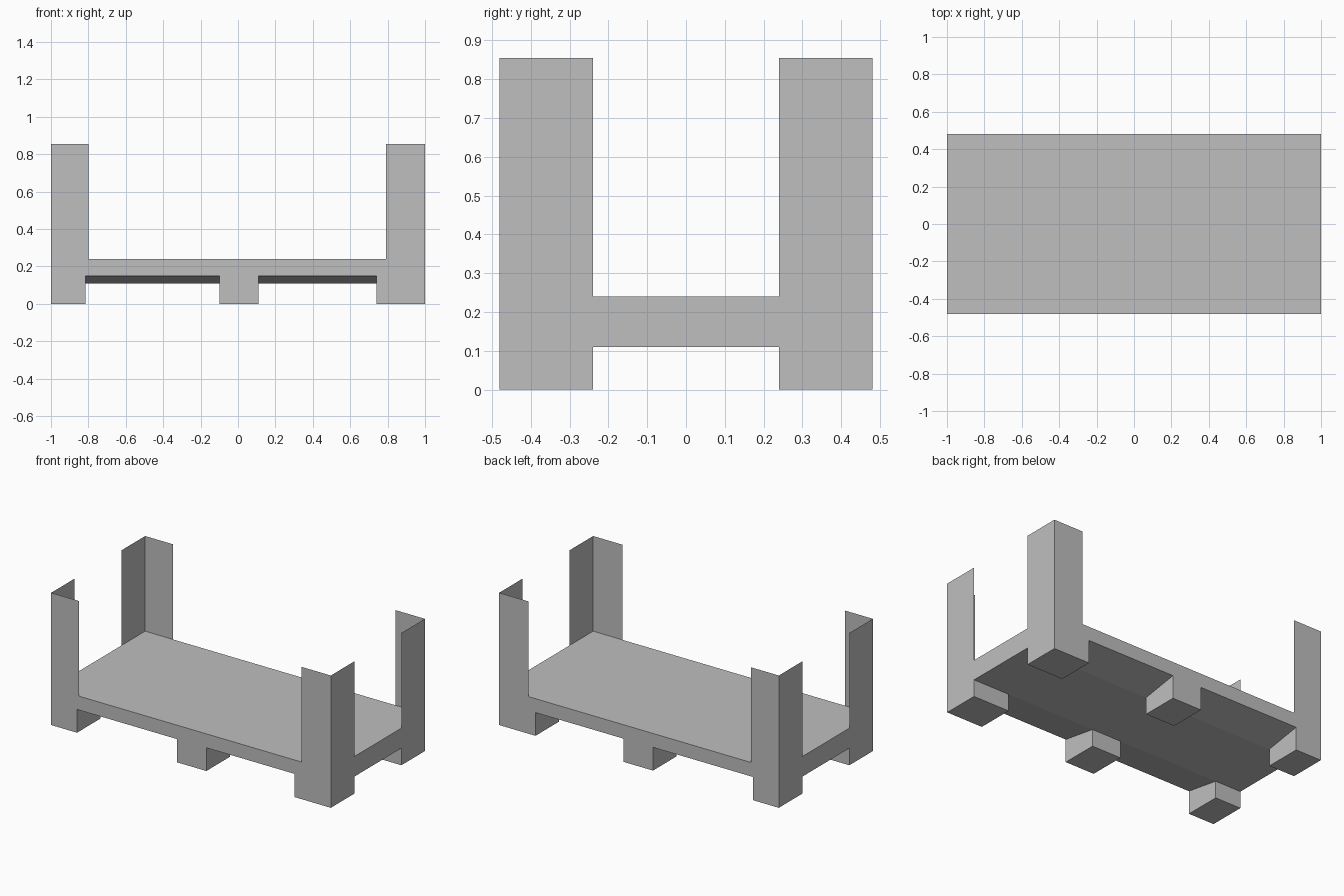
import bpy
import bmesh

cube = bpy.data.objects.get("Cube")
if cube:
    bpy.data.objects.remove(cube, do_unlink=True)

# Overall sizes
HALF_X, HALF_Y = 1.0, 0.48
POST_Y = 0.24                 # inner edge of end flanges and feet
DECK_TOP, DECK_EDGE, DECK_LOW = 0.24, 0.15, 0.11
POST_TOP = 0.855

grey = bpy.data.materials.new("plain grey")
grey.use_nodes = True
GREY = (0.52, 0.52, 0.52, 1)
grey.diffuse_color = GREY
grey.node_tree.nodes["Principled BSDF"].inputs["Base Color"].default_value = GREY


def finish(name, bm):
    mesh = bpy.data.meshes.new(name)
    bm.to_mesh(mesh)
    bm.free()
    mesh.materials.append(grey)
    obj = bpy.data.objects.new(name, mesh)
    bpy.context.collection.objects.link(obj)
    return obj


def prism(name, profile, x0, x1):
    """Extrude a y-z outline along x."""
    bm = bmesh.new()
    face = bm.faces.new([bm.verts.new((x0, y, z)) for y, z in profile])
    grown = bmesh.ops.extrude_face_region(bm, geom=[face])["geom"]
    verts = [g for g in grown if isinstance(g, bmesh.types.BMVert)]
    bmesh.ops.translate(bm, verts=verts, vec=(x1 - x0, 0, 0))
    bmesh.ops.recalc_face_normals(bm, faces=bm.faces[:])
    return finish(name, bm)


def corner_sheet(name, sx, sy, inner_x):
    """Thin upright angle plate: one flange along x, one along y."""
    bm = bmesh.new()
    path = [(inner_x, sy * HALF_Y), (sx * HALF_X, sy * HALF_Y),
            (sx * HALF_X, sy * POST_Y)]
    low = [bm.verts.new((x, y, DECK_TOP)) for x, y in path]
    high = [bm.verts.new((x, y, POST_TOP)) for x, y in path]
    for i in range(2):
        quad = [low[i], low[i + 1], high[i + 1], high[i]]
        bm.faces.new(quad if sx * sy < 0 else quad[::-1])
    return finish(name, bm)


# Deck with an underside that slopes up to the long edges
prism("deck", [(-HALF_Y, DECK_TOP), (-HALF_Y, DECK_EDGE), (-POST_Y, DECK_LOW),
               (POST_Y, DECK_LOW), (HALF_Y, DECK_EDGE), (HALF_Y, DECK_TOP)],
      -HALF_X, HALF_X)

feet = {"right": (-HALF_X, -0.815), "middle": (-0.10, 0.11), "left": (0.74, HALF_X)}
for end, sy in (("front", -1), ("back", 1)):
    # Feet, fitted to the sloped underside
    outline = [(sy * HALF_Y, 0), (sy * POST_Y, 0),
               (sy * POST_Y, DECK_LOW), (sy * HALF_Y, DECK_EDGE)]
    for side, (x0, x1) in feet.items():
        prism(f"{end}_{side}_foot", outline, x0, x1)
    # Corner posts
    corner_sheet(f"{end}_right_post", -1, sy, -0.80)
    corner_sheet(f"{end}_left_post", 1, sy, 0.79)
